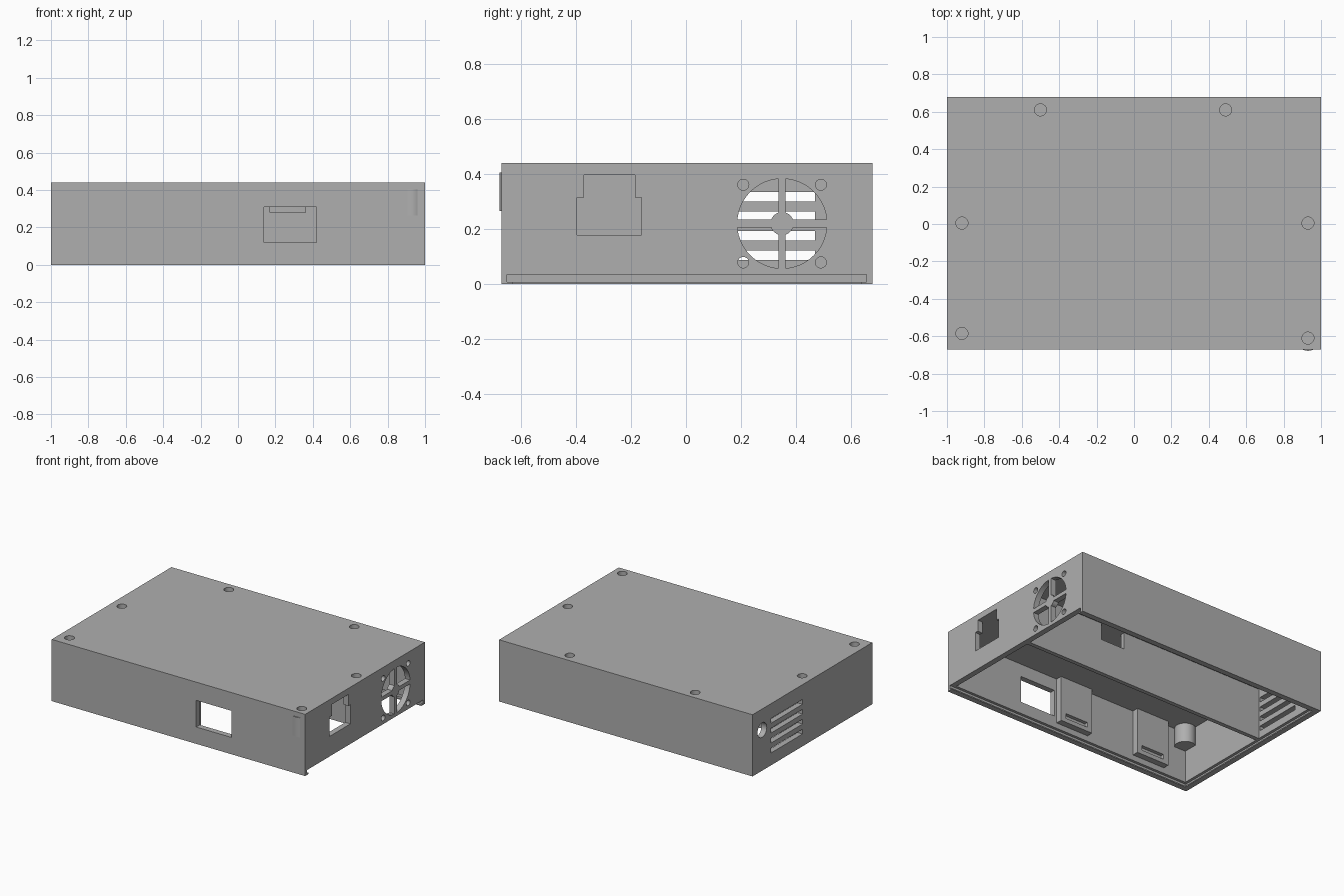
import bpy
import bmesh
import math
from mathutils import Matrix, Vector

cube = bpy.data.objects.get("Cube")
if cube:
    bpy.data.objects.remove(cube, do_unlink=True)

grey = bpy.data.materials.new("plain grey")
grey.use_nodes = True
grey.diffuse_color = (0.43, 0.43, 0.43, 1)
grey.node_tree.nodes["Principled BSDF"].inputs["Base Color"].default_value = (0.43, 0.43, 0.43, 1)


def add_object(name, bm):
    bmesh.ops.recalc_face_normals(bm, faces=bm.faces)
    mesh = bpy.data.meshes.new(name)
    bm.to_mesh(mesh)
    bm.free()
    mesh.materials.append(grey)
    obj = bpy.data.objects.new(name, mesh)
    bpy.context.collection.objects.link(obj)
    return obj


def box(name, xs, ys, zs):
    bm = bmesh.new()
    bmesh.ops.create_cube(bm, size=1)
    size = Vector((xs[1] - xs[0], ys[1] - ys[0], zs[1] - zs[0]))
    centre = Vector((sum(xs), sum(ys), sum(zs))) / 2
    bmesh.ops.transform(bm, matrix=Matrix.Translation(centre) @ Matrix.Diagonal(size).to_4x4(), verts=bm.verts)
    return add_object(name, bm)


def cylinder(name, centre, radius, length, axis="Z"):
    bm = bmesh.new()
    turn = Matrix.Rotation(math.pi / 2, 4, "Y") if axis == "X" else Matrix.Identity(4)
    bmesh.ops.create_cone(bm, cap_ends=True, segments=48, radius1=radius, radius2=radius,
                          depth=length, matrix=Matrix.Translation(centre) @ turn)
    return add_object(name, bm)


def cut(target, cutters):
    for cutter in cutters:
        cutter.hide_render = True
        mod = target.modifiers.new("cut", "BOOLEAN")
        mod.operation = "DIFFERENCE"
        mod.solver = "EXACT"
        mod.object = cutter
    bpy.context.view_layer.update()
    graph = bpy.context.evaluated_depsgraph_get()
    mesh = bpy.data.meshes.new_from_object(target.evaluated_get(graph))
    target.modifiers.clear()
    target.data = mesh
    for cutter in cutters:
        bpy.data.objects.remove(cutter, do_unlink=True)


FRONT, BACK, TOP, WALL = -0.671, 0.678, 0.44, 0.04
IN_FRONT, IN_BACK, CEILING = FRONT + WALL, BACK - WALL, 0.40
RAIL = 0.035
FAN_Y, FAN_Z, FAN_R = 0.349, 0.22, 0.163
screws = [(-0.92, -0.585), (0.93, -0.61), (-0.92, 0.005), (0.93, 0.005), (-0.5, 0.61), (0.49, 0.61)]

# Case shell: hollow, with a sliding lid channel that opens on the left side
case = box("case", (-1, 1), (FRONT, BACK), (0, TOP))
cut(case, [box("cavity", (-0.96, 0.96), (IN_FRONT, IN_BACK), (-0.1, CEILING))])
cut(case, [box("channel", (-0.98, 1.1), (-0.65, 0.656), (0.008, RAIL))])
cut(case, [box("lid_mouth", (0.9, 1.1), (IN_FRONT, IN_BACK), (-0.1, 0.02))])

# Front window and stepped socket opening
side = (0.9, 1.1)
cut(case, [box("window", (0.14, 0.42), (-0.8, -0.6), (0.12, 0.31))])
cut(case, [box("socket_low", side, (-0.396, -0.162), (0.178, 0.315))])
cut(case, [box("socket_high", side, (-0.371, -0.185), (0.25, 0.396))])

# Fan opening with four fixing holes
cut(case, [cylinder("fan_hole", (1, FAN_Y, FAN_Z), FAN_R, 0.2, "X")])
cut(case, [cylinder("fixing_hole", (1, FAN_Y + dy, FAN_Z + dz), 0.02, 0.2, "X")
           for dy in (-0.141, 0.141) for dz in (-0.141, 0.141)])

# Vent slots and round cable hole on the opposite side
cut(case, [box("vent", (-1.1, -0.9), (0.115, 0.468), (z - 0.017, z + 0.017))
           for z in (0.105, 0.176, 0.247, 0.317)])
cut(case, [cylinder("cable_hole", (-1, 0.57, 0.29), 0.052, 0.2, "X")])

# Screw holes in the top, each closed by a post below
cut(case, [cylinder("screw_hole", (x, y, 0.43), 0.032, 0.1) for x, y in screws])
for x, y in screws:
    cylinder("screw_post", (x, y, 0.335), 0.068, 0.14)

# Fan guard: hub and cross bars
guard_x = (0.96, 1)
cylinder("fan_hub", (0.98, FAN_Y, FAN_Z), 0.042, WALL, "X")
for sign in (-1, 1):
    near, far = sorted((sign * 0.035, sign * (FAN_R + 0.002)))
    box("fan_bar_upright", guard_x, (FAN_Y - 0.013, FAN_Y + 0.013), (FAN_Z + near, FAN_Z + far))
    box("fan_bar_level", guard_x, (FAN_Y + near, FAN_Y + far), (FAN_Z - 0.014, FAN_Z + 0.014))

# Inner divider with a cable pass
divider = box("divider", (-0.965, 0.965), (0.075, 0.105), (RAIL, CEILING + 0.005))
cut(divider, [box("cable_pass", (0.17, 0.36), (0, 0.2), (0.28, 0.45))])

# Board clips on the front wall and facing them on the divider
for x in (-0.01, -0.65):
    for wall, sign in ((IN_FRONT, 1), (0.075, -1)):
        face = wall + sign * 0.045
        clip = box("board_clip", (x - 0.13, x + 0.13), sorted((wall - sign * 0.005, face)), (0.075, CEILING + 0.005))
        cut(clip, [box("clip_slit", (x - 0.09, x + 0.09), (face - 0.025, face + 0.025), (0.105, 0.14))])

# Smooth round surfaces, keep edges sharp
for obj in bpy.context.collection.objects:
    if obj.type == "MESH" and grey.name in obj.data.materials:
        obj.data.shade_smooth()
        obj.data.set_sharp_from_angle(angle=math.radians(30))
